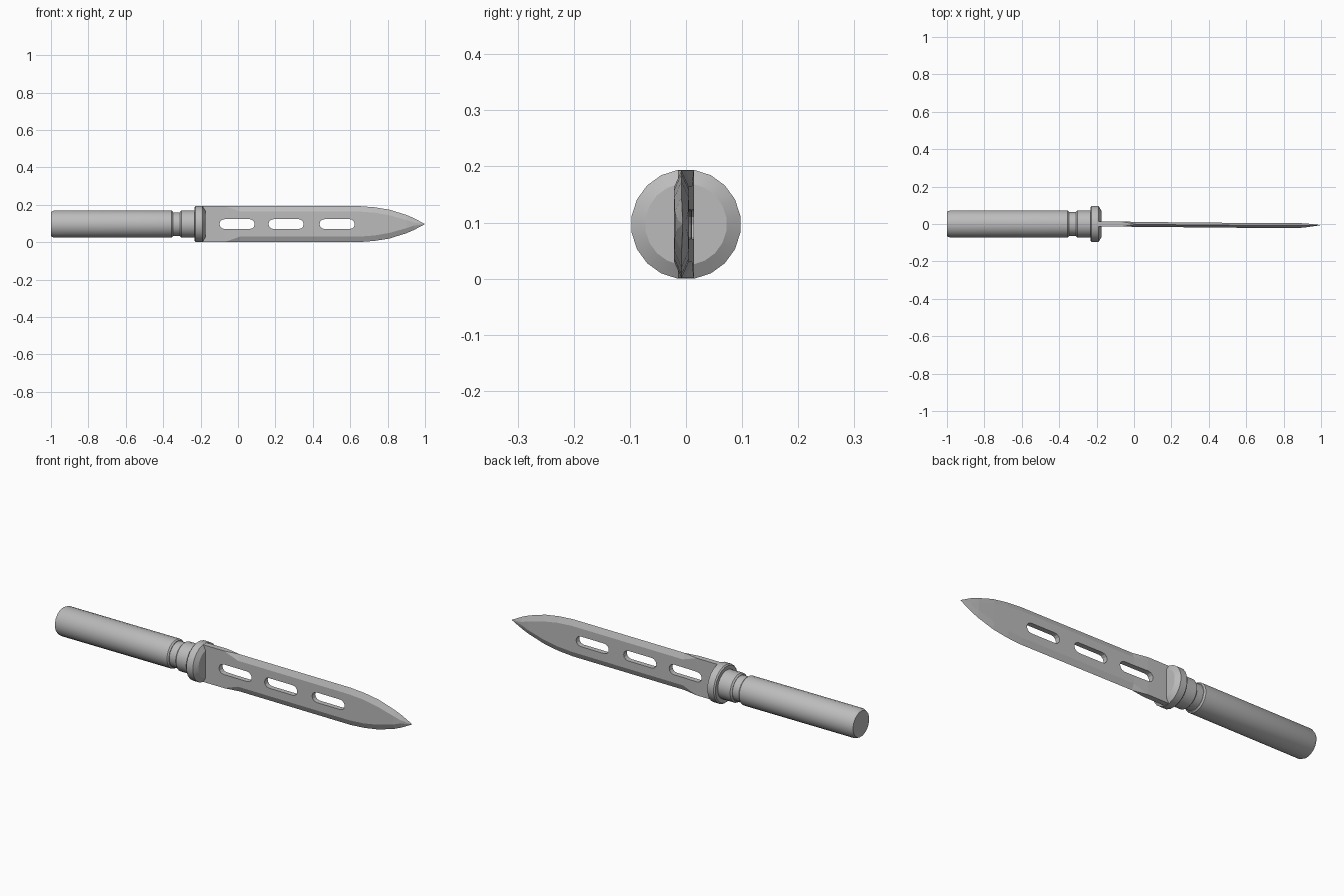
import bpy, bmesh, math

cube = bpy.data.objects.get("Cube")
if cube:
    bpy.data.objects.remove(cube)

MID = 0.097    # height of the long axis
SIDES = 20

steel = bpy.data.materials.new("grey steel")
steel.use_nodes = True
steel.diffuse_color = (0.5, 0.5, 0.5, 1)
steel.node_tree.nodes["Principled BSDF"].inputs["Base Color"].default_value = (0.5, 0.5, 0.5, 1)


def skin(name, rings):
    """Join rings of points into one closed solid."""
    bm = bmesh.new()
    loops = [[bm.verts.new(p) for p in ring] for ring in rings]
    n = len(loops[0])
    for a, b in zip(loops, loops[1:]):
        for i in range(n):
            j = (i + 1) % n
            bm.faces.new((a[i], a[j], b[j], b[i]))
    bm.faces.new(loops[0])
    bm.faces.new(loops[-1])
    bmesh.ops.remove_doubles(bm, verts=bm.verts, dist=0.0001)
    bmesh.ops.recalc_face_normals(bm, faces=bm.faces)
    mesh = bpy.data.meshes.new(name)
    bm.to_mesh(mesh)
    bm.free()
    mesh.materials.append(steel)
    obj = bpy.data.objects.new(name, mesh)
    bpy.context.collection.objects.link(obj)
    return obj


def turned(name, profile):
    """Round part along x from (x, radius) pairs."""
    turns = [2 * math.pi * (i + 0.5) / SIDES for i in range(SIDES)]
    obj = skin(name, [[(x, r * math.cos(t), MID + r * math.sin(t)) for t in turns]
                      for x, r in profile])
    bpy.ops.object.select_all(action="DESELECT")
    obj.select_set(True)
    bpy.context.view_layer.objects.active = obj
    bpy.ops.object.shade_smooth_by_angle(angle=math.radians(25))
    return obj


# Handle, groove, collar and guard
turned("handle", [(-1, 0.066), (-0.985, 0.073), (-0.355, 0.073), (-0.348, 0.067)])
turned("groove", [(-0.35, 0.064), (-0.3, 0.064)])
turned("collar", [(-0.31, 0.066), (-0.303, 0.073), (-0.22, 0.073)])
turned("guard", [(-0.232, 0.092), (-0.226, 0.098), (-0.19, 0.098), (-0.175, 0.073)])


# Blade: x, side offset, half thickness, flat half height, edge half thickness, half height
def section(x, y, t, f, e, h):
    half = [(-e, h), (-t, f), (-t, -f), (-e, -h)]
    outline = half + [(-a, b) for a, b in reversed(half)]
    return [(x, y + a, MID + b) for a, b in outline]


stations = [
    (-0.19, 0, 0.014, 0.096, 0.014, 0.096),
    (-0.07, 0, 0.014, 0.096, 0.014, 0.096),
    (0.01, -0.002, 0.013, 0.067, 0, 0.096),
    (0.65, -0.008, 0.013, 0.067, 0, 0.096),
    (0.73, -0.008, 0.013, 0.061, 0, 0.09),
    (0.81, -0.008, 0.013, 0.047, 0, 0.077),
    (0.9, -0.008, 0.012, 0.022, 0, 0.049),
    (0.94, -0.007, 0.008, 0.008, 0, 0.032),
    (1, -0.006, 0, 0, 0, 0),
]
blade = skin("blade", [section(*s) for s in stations])

# Three slots with rounded ends cut through the blade
SLOT_HALF, SLOT_R = 0.094, 0.026
for number, cx in enumerate((-0.005, 0.257, 0.53)):
    outline = []
    for side in (1, -1):
        for k in range(7):
            a = math.pi * (k / 6 - 0.5)
            outline.append((cx + side * (SLOT_HALF - SLOT_R + SLOT_R * math.cos(a)),
                            MID + side * SLOT_R * math.sin(a)))
    cutter = skin(f"slot_cutter_{number + 1}",
                  [[(x, y, z) for x, z in outline] for y in (-0.1, 0.1)])
    cutter.hide_render = True
    cutter.hide_viewport = True
    cut = blade.modifiers.new("slot", "BOOLEAN")
    cut.operation = "DIFFERENCE"
    cut.solver = "EXACT"
    cut.object = cutter
